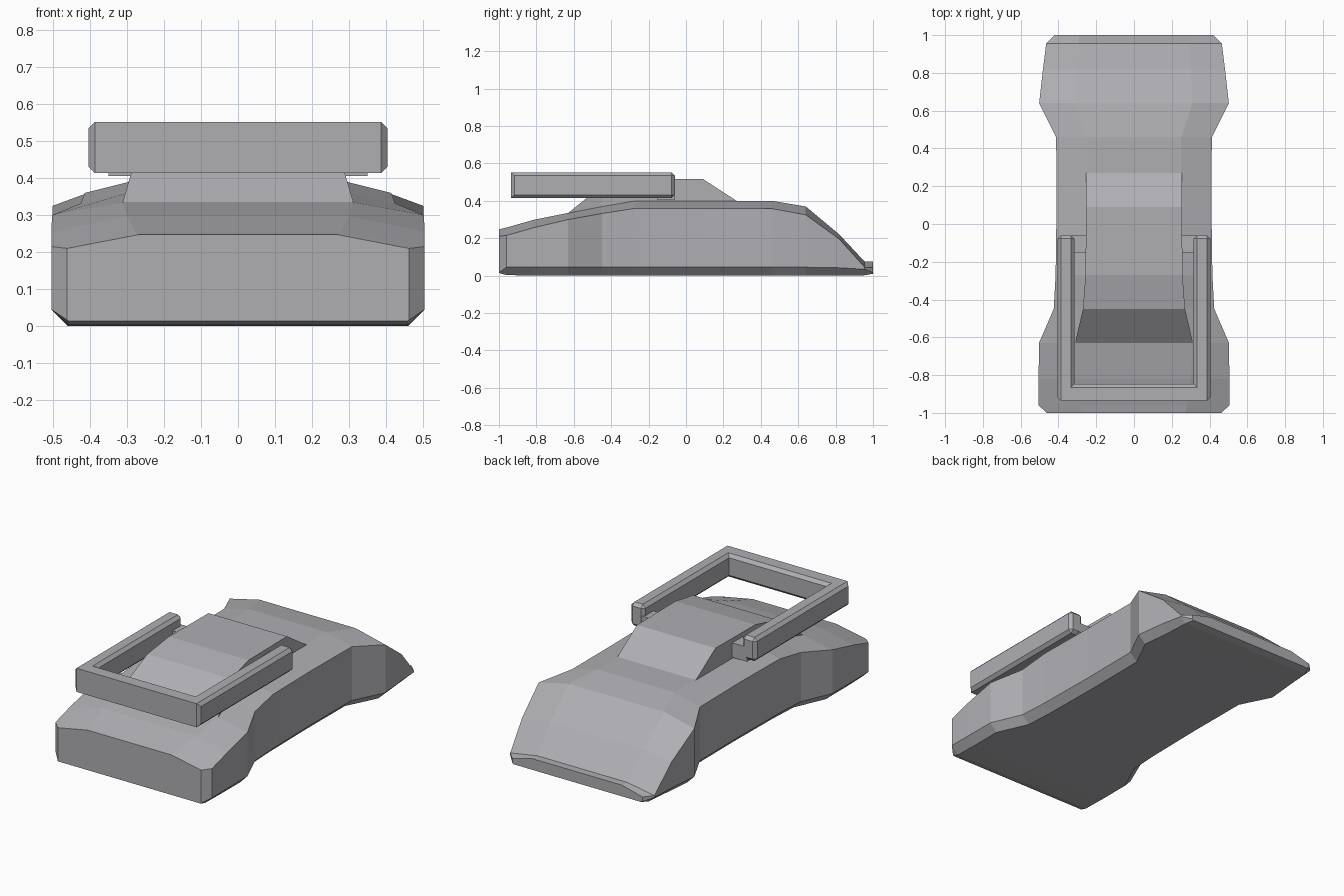
import bpy
import bmesh

if "Cube" in bpy.data.objects:
    bpy.data.objects.remove(bpy.data.objects["Cube"])

# Mid grey paint shared by all parts
paint = bpy.data.materials.new("grey_paint")
paint.diffuse_color = (0.43, 0.425, 0.45, 1)
paint.use_nodes = True
paint.node_tree.nodes["Principled BSDF"].inputs["Base Color"].default_value = paint.diffuse_color


def finish(name, bm):
    bmesh.ops.recalc_face_normals(bm, faces=bm.faces)
    mesh = bpy.data.meshes.new(name)
    bm.to_mesh(mesh)
    bm.free()
    mesh.materials.append(paint)
    obj = bpy.data.objects.new(name, mesh)
    bpy.context.collection.objects.link(obj)
    return obj


def loft(name, sections):
    """Skin mirrored half sections: each is (y, [(x, z), ...]) listed top to bottom."""
    bm = bmesh.new()
    rings = []
    for y, half in sections:
        pts = half + [(-x, z) for x, z in reversed(half)]
        rings.append([bm.verts.new((x, y, z)) for x, z in pts])
    n = len(rings[0])
    for a, b in zip(rings, rings[1:]):
        for i in range(n):
            j = (i + 1) % n
            bm.faces.new((a[i], a[j], b[j], b[i]))
    bm.faces.new(rings[0])
    bm.faces.new(rings[-1])
    return finish(name, bm)


# Body stations: y, ridge half width, top z, side half width, shoulder z, sill z, floor half width, floor z
stations = [
    (-1.00, 0.27, 0.247, 0.462, 0.210, 0.016, 0.460, 0.014),
    (-0.96, 0.28, 0.257, 0.505, 0.215, 0.045, 0.460, 0.003),
    (-0.82, 0.30, 0.297, 0.505, 0.255, 0.045, 0.460, 0.000),
    (-0.63, 0.31, 0.335, 0.503, 0.300, 0.045, 0.460, 0.000),
    (-0.45, 0.265, 0.370, 0.425, 0.332, 0.045, 0.380, 0.000),
    (-0.27, 0.255, 0.400, 0.415, 0.360, 0.045, 0.370, 0.000),
    (0.09, 0.25, 0.400, 0.410, 0.360, 0.045, 0.365, 0.000),
    (0.46, 0.25, 0.400, 0.412, 0.358, 0.045, 0.367, 0.000),
    (0.64, 0.31, 0.370, 0.502, 0.325, 0.045, 0.457, 0.000),
    (0.82, 0.30, 0.220, 0.482, 0.195, 0.042, 0.440, 0.000),
    (0.955, 0.29, 0.075, 0.465, 0.045, 0.034, 0.430, 0.002),
    (1.00, 0.29, 0.075, 0.420, 0.042, 0.016, 0.410, 0.010),
]
loft("body", [(y, [(r, t), (w, s), (w, sill), (f, z)])
              for y, r, t, w, s, sill, f, z in stations])

# Raised cabin, sunk into the body
cabin = [(-0.63, 0.312, 0.335, 0.32), (-0.45, 0.27, 0.48, 0.32), (-0.27, 0.257, 0.517, 0.32),
         (0.09, 0.253, 0.517, 0.32), (0.27, 0.253, 0.40, 0.32)]
loft("cabin", [(y, [(w, t), (w, b)]) for y, w, t, b in cabin])

# U-shaped bar, chamfered except along the outer front edges and inner corners
outline = [(-0.405, -0.06), (-0.405, -0.935), (0.405, -0.935), (0.405, -0.06),
           (0.315, -0.06), (0.315, -0.847), (-0.315, -0.847), (-0.315, -0.06)]
bm = bmesh.new()
face = bm.faces.new([bm.verts.new((x, y, 0.414)) for x, y in outline])
up = bmesh.ops.extrude_face_region(bm, geom=[face])["geom"]
bmesh.ops.translate(bm, vec=(0, 0, 0.138), verts=[v for v in up if isinstance(v, bmesh.types.BMVert)])
bmesh.ops.recalc_face_normals(bm, faces=bm.faces)


def is_chamfered(edge):
    a, b = (v.co for v in edge.verts)
    outer_front = abs(a.x - b.x) > 0.7
    inner_corner = abs(a.z - b.z) > 0.1 and abs(a.x) < 0.35 and a.y < -0.8
    return not (outer_front or inner_corner)


bmesh.ops.bevel(bm, geom=[e for e in bm.edges if is_chamfered(e)], offset=0.018,
                segments=1, profile=0.5, affect='EDGES')
finish("bar", bm)

# Pivot blocks joining the bar to the cabin
for side, label in ((-1, "left"), (1, "right")):
    bm = bmesh.new()
    bmesh.ops.create_cube(bm, size=1)
    bmesh.ops.scale(bm, vec=(0.11, 0.09, 0.085), verts=bm.verts)
    bmesh.ops.translate(bm, vec=(side * 0.295, -0.107, 0.448), verts=bm.verts)
    finish("pivot_" + label, bm)
